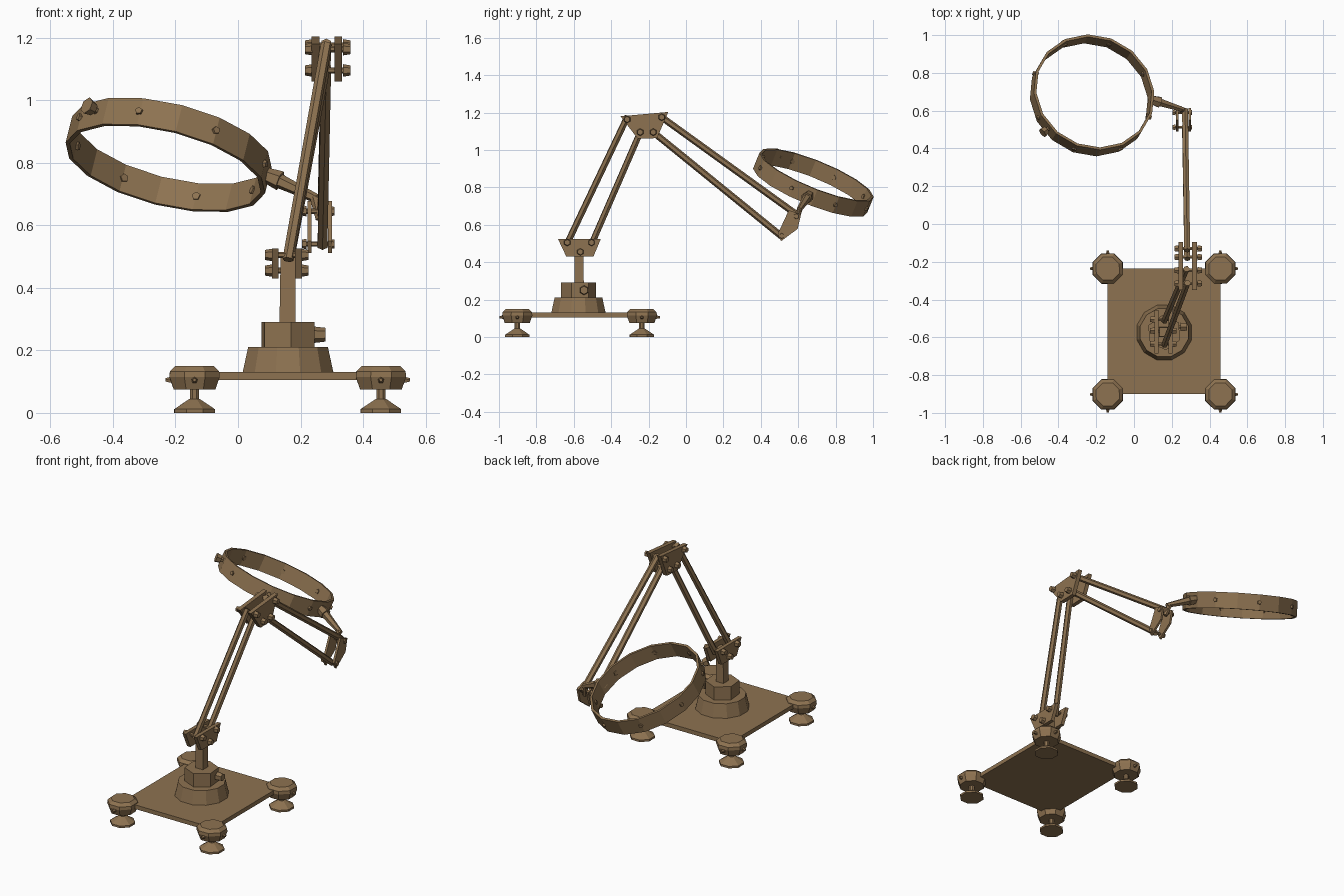
import bpy, bmesh, math
from mathutils import Vector, Matrix

if "Cube" in bpy.data.objects:
    bpy.data.objects.remove(bpy.data.objects["Cube"])

mat = bpy.data.materials.new("bronze brown")
mat.diffuse_color = (0.27, 0.17, 0.082, 1)
mat.use_nodes = True
mat.node_tree.nodes["Principled BSDF"].inputs["Base Color"].default_value = mat.diffuse_color


def finish(name, bm):
    bmesh.ops.recalc_face_normals(bm, faces=bm.faces)
    me = bpy.data.meshes.new(name)
    bm.to_mesh(me)
    bm.free()
    me.materials.append(mat)
    ob = bpy.data.objects.new(name, me)
    bpy.context.collection.objects.link(ob)
    return ob


def rod(name, a, b, r1, r2=None, n=6, spin=0.0):
    """Straight or tapered prism between two points."""
    a, b = Vector(a), Vector(b)
    d = b - a
    bm = bmesh.new()
    m = (Matrix.Translation((a + b) / 2) @ d.to_track_quat('Z', 'Y').to_matrix().to_4x4()
         @ Matrix.Rotation(spin, 4, 'Z'))
    bmesh.ops.create_cone(bm, cap_ends=True, segments=n, radius1=r1,
                          radius2=r1 if r2 is None else r2, depth=d.length, matrix=m)
    return finish(name, bm)


def lathe(name, centre, profile, n, spin=0.0):
    """Stack of n-sided rings (radius, z), capped at both ends."""
    bm = bmesh.new()
    rings = []
    for r, z in profile:
        rings.append([bm.verts.new((centre[0] + r * math.cos(spin + 2 * math.pi * i / n),
                                    centre[1] + r * math.sin(spin + 2 * math.pi * i / n), z))
                      for i in range(n)])
    for p, q in zip(rings, rings[1:]):
        for i in range(n):
            j = (i + 1) % n
            bm.faces.new((p[i], p[j], q[j], q[i]))
    bm.faces.new(rings[0])
    bm.faces.new(rings[-1])
    return finish(name, bm)


def plate(name, outline, x0, x1):
    """Side-view outline (y, z) extruded along x."""
    bm = bmesh.new()
    p = [bm.verts.new((x0, y, z)) for y, z in outline]
    q = [bm.verts.new((x1, y, z)) for y, z in outline]
    bm.faces.new(p)
    bm.faces.new(q)
    for i in range(len(p)):
        j = (i + 1) % len(p)
        bm.faces.new((p[i], p[j], q[j], q[i]))
    return finish(name, bm)


def bolt(name, y, z, x0, x1, head, r=0.02):
    """Cross bolt along x with a hex head at each end."""
    rod(name + "_shaft", (x0, y, z), (x1, y, z), r * 0.5)
    rod(name + "_head_left", (x0, y, z), (x0 + head, y, z), r * 0.8, r)
    rod(name + "_head_right", (x1 - head, y, z), (x1, y, z), r, r * 0.8)


# base plate
plate("base_plate", [(-0.90, 0.105), (-0.235, 0.105), (-0.235, 0.13), (-0.90, 0.13)], -0.14, 0.457)

# four levelling feet with faceted knobs
for sx, x in ((-1, -0.139), (1, 0.457)):
    for sy, y in ((-1, -0.902), (1, -0.236)):
        lathe("foot_pad", (x, y), [(0.07, 0), (0.07, 0.012), (0.022, 0.042), (0.016, 0.045),
                                   (0.016, 0.08)], 8, 0.4)
        lathe("foot_knob", (x, y), [(0.072, 0.075), (0.087, 0.115), (0.085, 0.133),
                                    (0.066, 0.15)], 8, 0.4)
        rod("knob_stud", (x, y + sy * 0.07, 0.105), (x, y + sy * 0.096, 0.105), 0.012, 0.006, 5)
        rod("knob_stud", (x + sx * 0.07, y, 0.105), (x + sx * 0.093, y, 0.105), 0.012, 0.006, 5)

# turntable, collar, clamp screw and post
C = (0.16, -0.575)
lathe("turntable", C, [(0.15, 0.13), (0.132, 0.21)], 12, 0.26)
lathe("collar", C, [(0.093, 0.21), (0.093, 0.29)], 6, math.pi / 2 + 0.1)
rod("clamp_screw", (0.22, -0.545, 0.25), (0.25, -0.545, 0.25), 0.01)
rod("clamp_knob", (0.245, -0.545, 0.25), (0.28, -0.545, 0.25), 0.026, 0.022)
rod("post", (0.158, -0.572, 0.28), (0.16, -0.572, 0.495), 0.036, 0.034, 4, math.pi / 4)

# lower bracket
low = [(-0.685, 0.525), (-0.455, 0.525), (-0.495, 0.43), (-0.64, 0.43)]
for x in (0.108, 0.182):
    plate("lower_bracket_plate", low, x, x + 0.022)
for y, z in ((-0.635, 0.505), (-0.505, 0.505), (-0.565, 0.455)):
    bolt("lower_bolt", y, z, 0.086, 0.225, 0.024)

# lower arm rods
rod("lower_arm_rod", (0.16, -0.64, 0.49), (0.283, -0.312, 1.18), 0.018)
rod("lower_arm_rod", (0.16, -0.512, 0.48), (0.278, -0.238, 1.11), 0.018)

# elbow bracket
top = [(-0.35, 1.18), (-0.095, 1.203), (-0.155, 1.063), (-0.258, 1.06)]
for x in (0.235, 0.308):
    plate("elbow_plate", top, x, x + 0.025)
for y, z in ((-0.315, 1.163), (-0.245, 1.095), (-0.175, 1.095), (-0.13, 1.175)):
    bolt("elbow_bolt", y, z, 0.214, 0.36, 0.024)

# forearm rods
rod("forearm_rod", (0.282, -0.14, 1.182), (0.27, 0.605, 0.645), 0.018)
rod("forearm_rod", (0.282, -0.185, 1.103), (0.27, 0.515, 0.535), 0.018)

# end bracket
end = [(0.55, 0.678), (0.615, 0.655), (0.597, 0.578), (0.508, 0.512), (0.49, 0.55)]
for x in (0.222, 0.288):
    plate("end_bracket_plate", end, x, x + 0.013)
for y, z in ((0.59, 0.645), (0.512, 0.54)):
    bolt("end_bolt", y, z, 0.204, 0.308, 0.015, 0.017)

# link from end bracket to ring
rod("link_stub", (0.262, 0.59, 0.62), (0.245, 0.61, 0.69), 0.014, 0.016)
rod("link_arm", (0.262, 0.605, 0.68), (0.125, 0.648, 0.745), 0.014, 0.024)
rod("link_boss", (0.135, 0.645, 0.742), (0.085, 0.66, 0.762), 0.032, 0.024)

# tilted lens ring
n = Vector((0.25, 0.41, 1)).normalized()
u = (Vector((1, 0, 0)) - n * n.x).normalized()
v = n.cross(u)
centre = Vector((-0.222, 0.681, 0.825))
R, H, T, N = 0.329, 0.093, 0.014, 16


def ring_point(deg, r, h=0.0):
    t = math.radians(deg)
    return centre + (u * math.cos(t) + v * math.sin(t)) * r + n * h


bm = bmesh.new()
section = [(R, -H / 2), (R, H / 2), (R - T, H / 2), (R - T, -H / 2)]
loops = [[bm.verts.new(ring_point(i * 360 / N + 6, r, h)) for r, h in section] for i in range(N)]
for i in range(N):
    p, q = loops[i], loops[(i + 1) % N]
    for k in range(4):
        m = (k + 1) % 4
        bm.faces.new((p[k], q[k], q[m], p[m]))
finish("lens_ring", bm)

# ring studs and clamp knob
for k in range(8):
    d = -17 + 45 * k
    rod("ring_stud", ring_point(d, R - T - 0.008), ring_point(d, R + 0.008), 0.014, 0.012, 5)
rod("ring_screw", ring_point(-138, R - 0.02, 0.01), ring_point(-138, R + 0.02, 0.01), 0.012)
rod("ring_knob", ring_point(-138, R + 0.008, 0.01), ring_point(-138, R + 0.036, 0.01), 0.022, 0.028)
